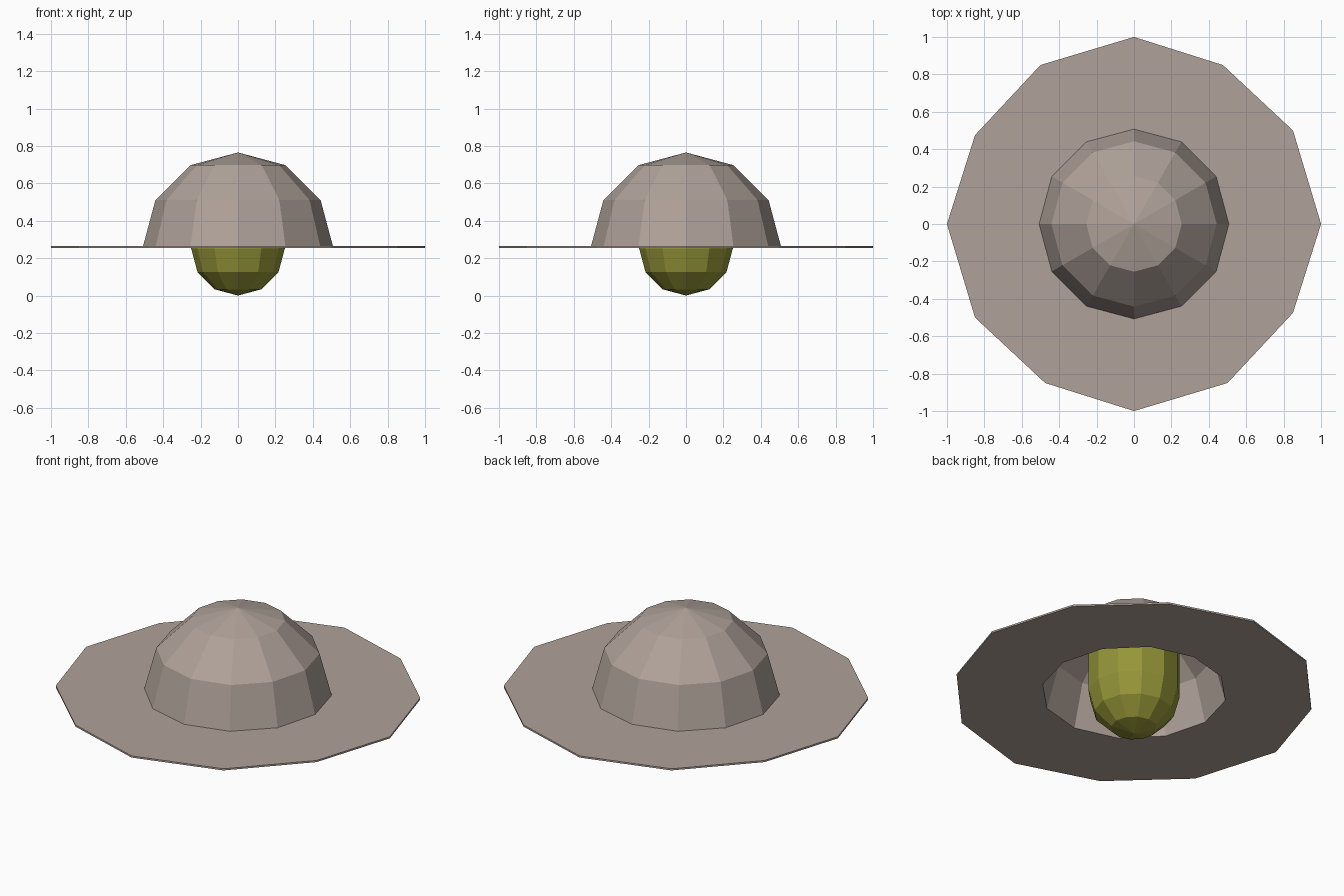
import bpy, bmesh, math

if "Cube" in bpy.data.objects:
    bpy.data.objects.remove(bpy.data.objects["Cube"])

SIDES = 12


def material(name, rgb):
    m = bpy.data.materials.new(name)
    m.diffuse_color = (*rgb, 1)
    m.use_nodes = True
    m.node_tree.nodes["Principled BSDF"].inputs["Base Color"].default_value = m.diffuse_color
    return m


hat_mat = material("warm_grey", (0.43, 0.36, 0.32))
core_mat = material("olive_green", (0.30, 0.30, 0.04))


def lathe(name, profile, mat, closed=False, shape=None):
    """Revolve (radius, z) points in 12 flat sides; shape(i, r) may alter the outline."""
    bm = bmesh.new()
    rings = []
    for r, z in profile:
        if r < 1e-6:
            rings.append([bm.verts.new((0, 0, z))] * SIDES)
            continue
        ring = []
        for i in range(SIDES):
            a = math.tau * i / SIDES
            x, y = shape(i, r) if shape else (r * math.cos(a), r * math.sin(a))
            ring.append(bm.verts.new((x, y, z)))
        rings.append(ring)
    pairs = list(zip(rings, rings[1:] + rings[:1])) if closed else list(zip(rings, rings[1:]))
    for a, b in pairs:
        for i in range(SIDES):
            j = (i + 1) % SIDES
            quad = list(dict.fromkeys((a[i], a[j], b[j], b[i])))
            if len(quad) > 2:
                bm.faces.new(quad)
    bmesh.ops.recalc_face_normals(bm, faces=bm.faces)
    me = bpy.data.meshes.new(name)
    bm.to_mesh(me)
    bm.free()
    me.materials.append(mat)
    ob = bpy.data.objects.new(name, me)
    bpy.context.collection.objects.link(ob)
    return ob


def arc(r, zc, start, end, step):
    return [(r * math.cos(math.radians(d)), zc + r * math.sin(math.radians(d)))
            for d in range(start, end + step, step)]


# Hollow dome: outer shell up, thin inner shell back down
lathe("dome", arc(0.51, 0.255, 0, 90, 30) + arc(0.50, 0.255, 90, 0, -30), hat_mat, closed=True)


# Wide thin brim with a slightly uneven twelve-sided outline and an open centre
def brim_outline(i, r):
    a = math.tau * i / SIDES
    if r > 0.9:
        corner = ((1, 0), (0.85, 0.5), (0.475, 0.85))
        x, y = corner[i % 3]
        q = math.pi / 2 * (i // 3)
        return x * math.cos(q) - y * math.sin(q), x * math.sin(q) + y * math.cos(q)
    return r * math.cos(a), r * math.sin(a)


lathe("brim", [(0.50, 0.255), (1.0, 0.255), (1.0, 0.265), (0.50, 0.265)],
      hat_mat, closed=True, shape=brim_outline)

# Core: rounded bottom with a straight column rising into the dome
lathe("core", arc(0.25, 0.25, -90, 0, 30) + [(0.25, 0.67), (0, 0.67)], core_mat)
